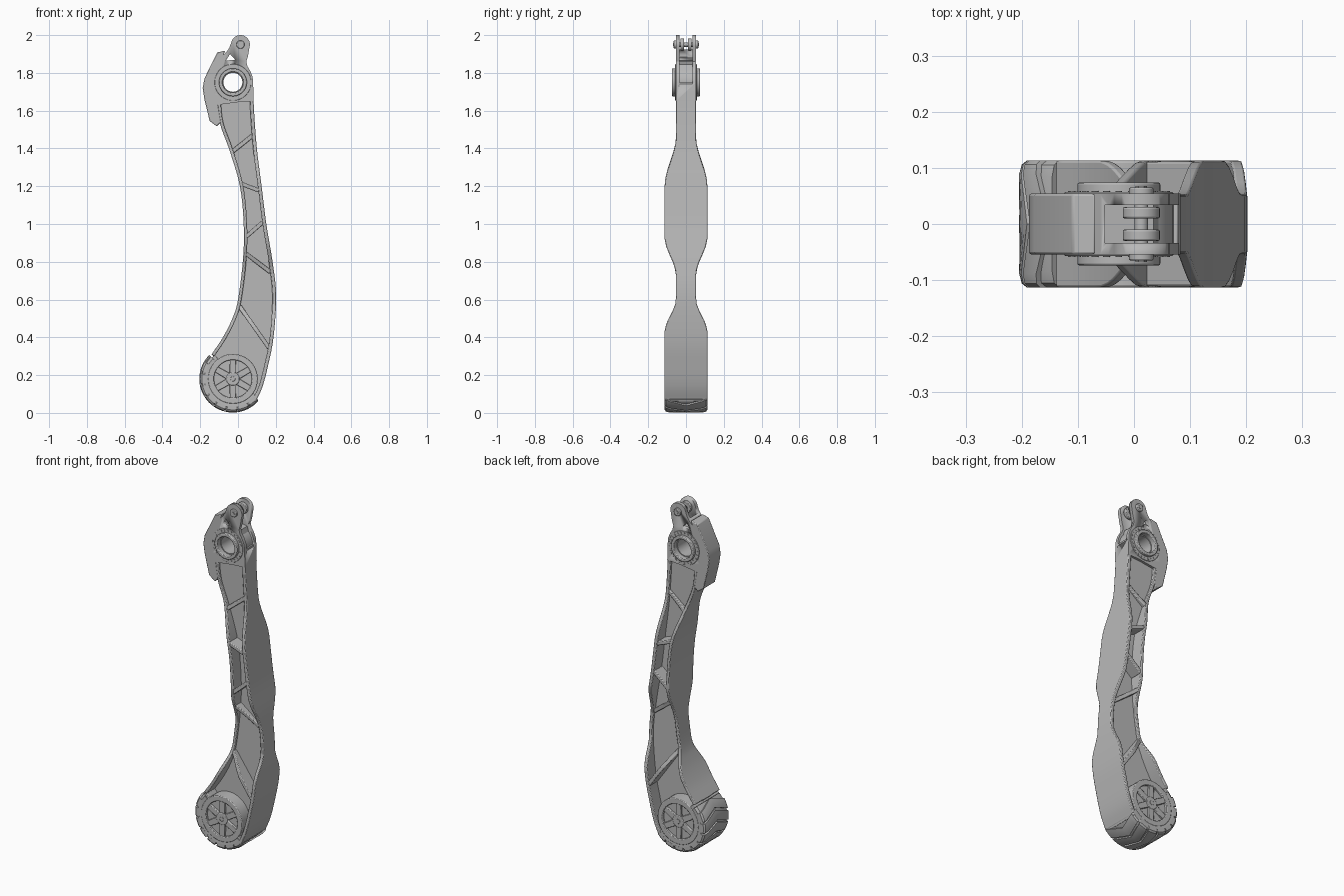
import bpy, bmesh
from math import sin, cos, radians
from mathutils import Vector

cube = bpy.data.objects.get("Cube")
if cube:
    bpy.data.objects.remove(cube, do_unlink=True)

grey = bpy.data.materials.new("grey metal")
grey.use_nodes = True
grey.diffuse_color = (0.48, 0.48, 0.48, 1)
grey.node_tree.nodes["Principled BSDF"].inputs["Base Color"].default_value = (0.48, 0.48, 0.48, 1)

WHEEL = (-0.027, 0.18)
HUB = (-0.027, 1.75)
PIN = (0.013, 1.95)
WIDE, THIN = 0.113, 0.053


# Helpers: every shell is a list of rings, joined in order
def build(name, shells, bevel=0.0):
    bm = bmesh.new()
    for rings, closed in shells:
        rows = [[bm.verts.new(p) for p in ring] for ring in rings]
        n = len(rows[0])
        pairs = list(zip(rows, rows[1:]))
        if closed:
            pairs.append((rows[-1], rows[0]))
        else:
            bm.faces.new(rows[0])
            bm.faces.new(rows[-1])
        for a, b in pairs:
            for i in range(n):
                j = (i + 1) % n
                bm.faces.new((a[i], a[j], b[j], b[i]))
    bmesh.ops.recalc_face_normals(bm, faces=bm.faces)
    mesh = bpy.data.meshes.new(name)
    bm.to_mesh(mesh)
    bm.free()
    ob = bpy.data.objects.new(name, mesh)
    bpy.context.collection.objects.link(ob)
    mesh.materials.append(grey)
    if bevel:
        mod = ob.modifiers.new("soft edges", "BEVEL")
        mod.width, mod.segments, mod.limit_method = bevel, 2, "ANGLE"
        mod.angle_limit = radians(40)
    bpy.ops.object.select_all(action="DESELECT")
    ob.select_set(True)
    bpy.context.view_layer.objects.active = ob
    bpy.ops.object.shade_smooth_by_angle(angle=radians(30))
    return ob


def arc(c, r, a0, a1, n):
    return [(c[0] + r * cos(radians(a0 + (a1 - a0) * i / n)),
             c[1] + r * sin(radians(a0 + (a1 - a0) * i / n))) for i in range(n + 1)]


def plate(pts, y0, y1):
    return [[(x, y, z) for x, z in pts] for y in (y0, y1)], False


def disc(c, r, y0, y1, n=40):
    return plate(arc(c, r, 0, 360, n)[:-1], y0, y1)


def tube(c, r0, r1, h, n=48):
    inner, outer = arc(c, r0, 0, 360, n), arc(c, r1, 0, 360, n)
    return [[(a[0], -h, a[1]), (b[0], -h, b[1]), (b[0], h, b[1]), (a[0], h, a[1])]
            for a, b in zip(inner[:-1], outer[:-1])], True


def spline(keys, steps=5):
    p = [Vector(k) for k in keys]
    p = [2 * p[0] - p[1]] + p + [2 * p[-1] - p[-2]]
    out = []
    for a, b, c, d in zip(p, p[1:], p[2:], p[3:]):
        for i in range(steps):
            t = i / steps
            out.append(0.5 * (2 * b + (c - a) * t + (2 * a - 5 * b + 4 * c - d) * t ** 2
                              + (3 * b - a - 3 * c + d) * t ** 3))
    return out + [p[-2]]


def half_width(z):
    keys = [(0.43, WIDE), (0.6, THIN), (0.73, THIN), (0.93, WIDE), (1.2, WIDE), (1.46, THIN)]
    if z <= keys[0][0]:
        return WIDE
    for (z0, w0), (z1, w1) in zip(keys, keys[1:]):
        if z <= z1:
            t = (z - z0) / (z1 - z0)
            return w0 + (w1 - w0) * t * t * (3 - 2 * t)
    return THIN


def strip(path, near, far, trim=0.0):
    rings = []
    for i, p in enumerate(path):
        d = (path[min(i + 1, len(path) - 1)] - path[max(i - 1, 0)]).normalized()
        n = Vector((-d.y, d.x))
        a, b, w = p + n * near, p + n * far, half_width(p.y) - trim
        rings.append([(a.x, -w, a.y), (b.x, -w, b.y), (b.x, w, b.y), (a.x, w, a.y)])
    return rings, False


# Leg: curved front and back flanges, thin web, diagonal ribs
front_edge = spline([(-0.11, 1.65), (-0.095, 1.53), (-0.045, 1.39), (0.01, 1.2), (0.03, 1.0),
                     (0.027, 0.82), (0, 0.6), (-0.03, 0.5), (-0.08, 0.4), (-0.14, 0.31)])
back_edge = spline([(0.08, 1.75), (0.085, 1.6), (0.1, 1.4), (0.125, 1.2), (0.15, 1.0), (0.183, 0.8),
                    (0.202, 0.62), (0.188, 0.4), (0.159, 0.25), (0.13, 0.14), (0.095, 0.06)])
build("front_flange", [strip(front_edge, 0, 0.018)], 0.004)
build("back_flange", [strip(back_edge, -0.02, 0)], 0.004)
build("web", [plate([tuple(p) for p in front_edge] + [WHEEL]
                    + [tuple(p) for p in reversed(back_edge)], -0.04, 0.04)])
ribs = [((-0.03, 1.383), (0.08, 1.47)), ((0.012, 1.215), (0.112, 1.177)),
        ((0.042, 0.932), (0.132, 1.01)), ((0.04, 0.845), (0.172, 0.745)),
        ((0.008, 0.565), (0.165, 0.343)), ((-0.13, 0.3), (-0.11, 0.275)), ((0.09, 0.08), (0.07, 0.1))]
for start, end in ribs:
    a, b = Vector(start), Vector(end)
    build("rib", [strip([a.lerp(b, i / 8) for i in range(9)], -0.011, 0.011, 0.002)], 0.004)

# Head: rounded plate with a bore, a small window and a fork slot
outline = ([(-0.11, 1.63), (-0.13, 1.68), (-0.14, 1.75), (-0.125, 1.82), (-0.09, 1.885), (-0.06, 1.912),
            (-0.045, 1.935)]
           + arc(PIN, 0.05, 165, -20, 18)
           + [(0.053, 1.89), (0.044, 1.86), (0.05, 1.835), (0.065, 1.81), (0.077, 1.78),
              (0.08, 1.75), (0.083, 1.65), (0.0, 1.645)])
head = build("head", [plate(outline, -0.054, 0.054)])
cutters = [
    [disc(HUB, 0.06, -1, 1)],
    [plate([(-0.065, 1.865), (-0.015, 1.87), (-0.042, 1.9)], -1, 1)],
    [plate([(-0.052, 2.1), (-0.052, 1.86), (0.035, 1.845), (0.066, 1.74), (0.15, 1.74), (0.15, 2.1)],
           -0.034, 0.034)],
]
for shells in cutters:
    cutter = build("head_cutter", shells)
    cutter.hide_render = True
    mod = head.modifiers.new("cut", "BOOLEAN")
    mod.operation, mod.solver, mod.object = "DIFFERENCE", "EXACT", cutter
    bpy.context.view_layer.objects.active = head
    bpy.ops.object.modifier_apply(modifier=mod.name)
    bpy.data.objects.remove(cutter, do_unlink=True)

# Upper bearing with a stepped bore and a circle of rivets
build("bearing_ring", [tube(HUB, 0.055, 0.074, 0.074)], 0.004)
build("bearing_bush", [tube(HUB, 0.05, 0.06, 0.045)])
build("bearing_seat", [tube(HUB, 0.07, 0.097, 0.057)], 0.002)
rivets = [disc(p, 0.006, s * 0.05, s * 0.059, 8)
          for p in arc(HUB, 0.085, 0, 360, 24)[:-1] for s in (-1, 1)]
build("bearing_rivets", rivets)

# Fork pin with two inner lugs
build("fork_pin", [disc(PIN, 0.012, -0.06, 0.06, 20)])
build("fork_lugs", [disc(PIN, 0.033, s * 0.01, s * 0.03, 32) for s in (-1, 1)], 0.003)
build("pin_caps", [disc(PIN, 0.022, s * 0.05, s * 0.065, 24) for s in (-1, 1)], 0.003)
build("pin_bolts", [disc(PIN, 0.01, s * 0.06, s * 0.068, 6) for s in (-1, 1)])

# Guard plate on the front of the head
guard = [(-0.068, 1.918), (-0.11, 1.908), (-0.178, 1.77), (-0.187, 1.72), (-0.178, 1.66),
         (-0.15, 1.545), (-0.112, 1.517), (-0.09, 1.54), (-0.105, 1.63), (-0.12, 1.74), (-0.1, 1.83)]
build("guard", [plate(guard, -0.054, 0.054)], 0.004)

# Tyre: exposed arc with rounded shoulders and broad chevron treads
profile = [(0.1, -0.11), (0.15, -WIDE), (0.163, -0.105), (0.168, -0.085)]
profile += [(r, -y) for r, y in reversed(profile)]
rings = []
for i in range(41):
    a = radians(135 + 185 * i / 40)
    rings.append([(WHEEL[0] + r * cos(a), y, WHEEL[1] + r * sin(a)) for r, y in profile])
build("tyre", [(rings, False)])
treads = []
for k in range(8):
    mid = 151 + 22 * k
    rows = []
    for y, r in ((-WIDE, 0.164), (-0.106, 0.173), (-0.088, 0.178), (0, 0.178),
                 (0.088, 0.178), (0.106, 0.173), (WIDE, 0.164)):
        a = mid + 14 * (abs(y) / WIDE - 0.5)
        lo, hi = arc(WHEEL, 0.145, a - 9, a + 9, 4), arc(WHEEL, r, a - 9, a + 9, 4)
        rows.append([(x, y, z) for x, z in lo + hi[::-1]])
    treads.append((rows, False))
build("treads", treads)

# Wheel: rim, recessed disc, six spokes and a centre cap
build("wheel_disc", [disc(WHEEL, 0.12, -0.098, 0.098)])
build("wheel_rim", [tube(WHEEL, 0.1, 0.132, WIDE)], 0.004)
spokes = []
for k in range(6):
    a = radians(30 + 60 * k)
    d, n = Vector((cos(a), sin(a))), Vector((-sin(a), cos(a)))
    c = Vector(WHEEL)
    spokes.append(plate([c + d * r + n * w for r, w in
                         ((0.02, -0.018), (0.106, -0.016), (0.106, 0.016), (0.02, 0.018))],
                        -0.109, 0.109))
build("wheel_spokes", spokes, 0.003)
build("wheel_cap", [disc(WHEEL, 0.036, -0.111, 0.111, 32)], 0.004)
build("wheel_bolt", [disc(WHEEL, 0.013, -WIDE, WIDE, 12)], 0.001)
